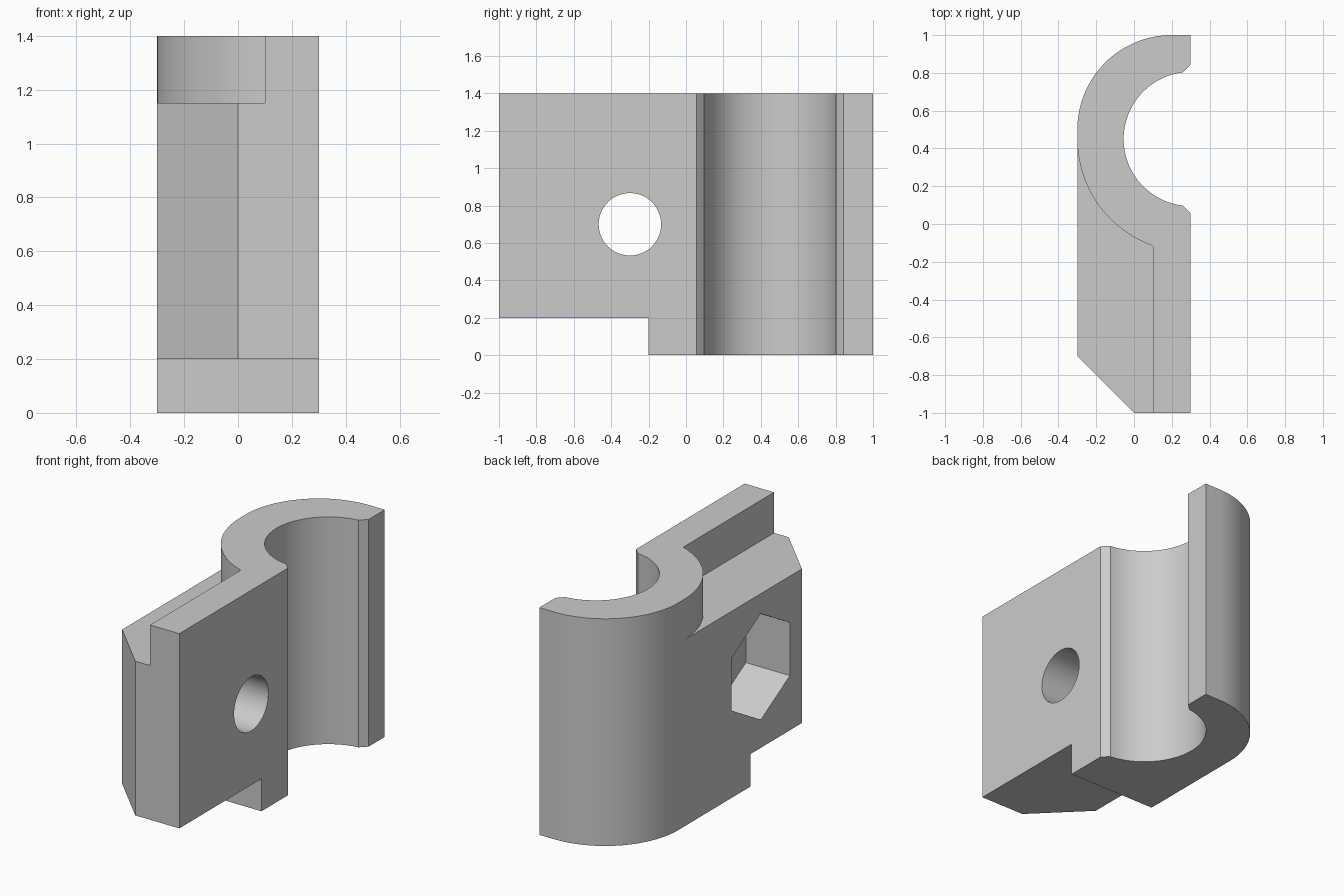
import bpy
import bmesh
import math
from mathutils import Matrix, Vector

cube = bpy.data.objects.get("Cube")
if cube:
    bpy.data.objects.remove(cube, do_unlink=True)

grey = bpy.data.materials.new("light_grey")
grey.use_nodes = True
grey.diffuse_color = (0.6, 0.6, 0.6, 1)
grey.node_tree.nodes["Principled BSDF"].inputs["Base Color"].default_value = (0.6, 0.6, 0.6, 1)


def arc(cx, cy, r, start, end, steps):
    """Points on an arc, angles in degrees."""
    angles = [math.radians(start + (end - start) * i / steps) for i in range(steps + 1)]
    return [(cx + r * math.cos(a), cy + r * math.sin(a)) for a in angles]


def prism(name, outline, low, high, matrix=None):
    """Extrude a flat outline from low to high along z."""
    bm = bmesh.new()
    face = bm.faces.new([bm.verts.new((x, y, low)) for x, y in outline])
    top = bmesh.ops.extrude_face_region(bm, geom=[face])["geom"]
    moved = [v for v in top if isinstance(v, bmesh.types.BMVert)]
    bmesh.ops.translate(bm, verts=moved, vec=Vector((0, 0, high - low)))
    if matrix:
        bm.transform(matrix)
    bmesh.ops.recalc_face_normals(bm, faces=bm.faces)
    mesh = bpy.data.meshes.new(name)
    bm.to_mesh(mesh)
    bm.free()
    mesh.materials.append(grey)
    obj = bpy.data.objects.new(name, mesh)
    bpy.context.collection.objects.link(obj)
    return obj


def cut(target, cutter):
    """Subtract the cutter and discard it."""
    cutter.hide_render = True
    mod = target.modifiers.new("cut", "BOOLEAN")
    mod.operation = "DIFFERENCE"
    mod.solver = "EXACT"
    mod.object = cutter
    bpy.context.view_layer.objects.active = target
    bpy.ops.object.modifier_apply(modifier=mod.name)
    bpy.data.objects.remove(cutter, do_unlink=True)


FACE, BORE_Y, HEIGHT = 0.3, 0.45, 1.4
BORE_R, OUTER_R = 0.355, 0.6

# Clamp body: plate with chamfered corner, half bore and rounded back
lip = math.degrees(math.acos(-0.04 / BORE_R))
outline = [(0, -1), (FACE, -1), (FACE, 0.057)]
outline += arc(FACE, BORE_Y, BORE_R, 360 - lip, lip, 40)
outline += [(FACE, 0.843), (FACE, 1)]
outline += arc(0.2, 0.5, 0.5, 90, 180, 32)
outline += [(-FACE, -0.7)]
body = prism("clamp_half", outline, 0, HEIGHT)

# Upper ledge that follows the round wall around the bore
end = 360 - math.degrees(math.acos(-0.2 / OUTER_R))
ledge = [(-0.5, -1.2), (0.1, -1.2)] + arc(FACE, BORE_Y, OUTER_R, end, 180, 32)
ledge += [(-0.5, BORE_Y)]
cut(body, prism("ledge_cutter", ledge, 1.15, 1.6))

# Step under the plate
step = [(-0.5, -1.2), (0.5, -1.2), (0.5, -0.2), (-0.5, -0.2)]
cut(body, prism("step_cutter", step, -0.2, 0.2))

# Bolt hole and hexagonal nut pocket, both along x
along_x = Matrix.Translation((0, -0.3, 0.7)) @ Matrix.Rotation(math.radians(90), 4, "Y")
cut(body, prism("bolt_cutter", arc(0, 0, 0.167, 0, 360, 48)[:-1], -0.5, 0.5, along_x))
cut(body, prism("nut_cutter", arc(0, 0, 0.327, 0, 360, 6)[:-1], -0.5, 0, along_x))

# Smooth the round walls, keep the edges sharp
bpy.ops.object.select_all(action="DESELECT")
body.select_set(True)
bpy.context.view_layer.objects.active = body
bpy.ops.object.shade_smooth_by_angle(angle=math.radians(20))
